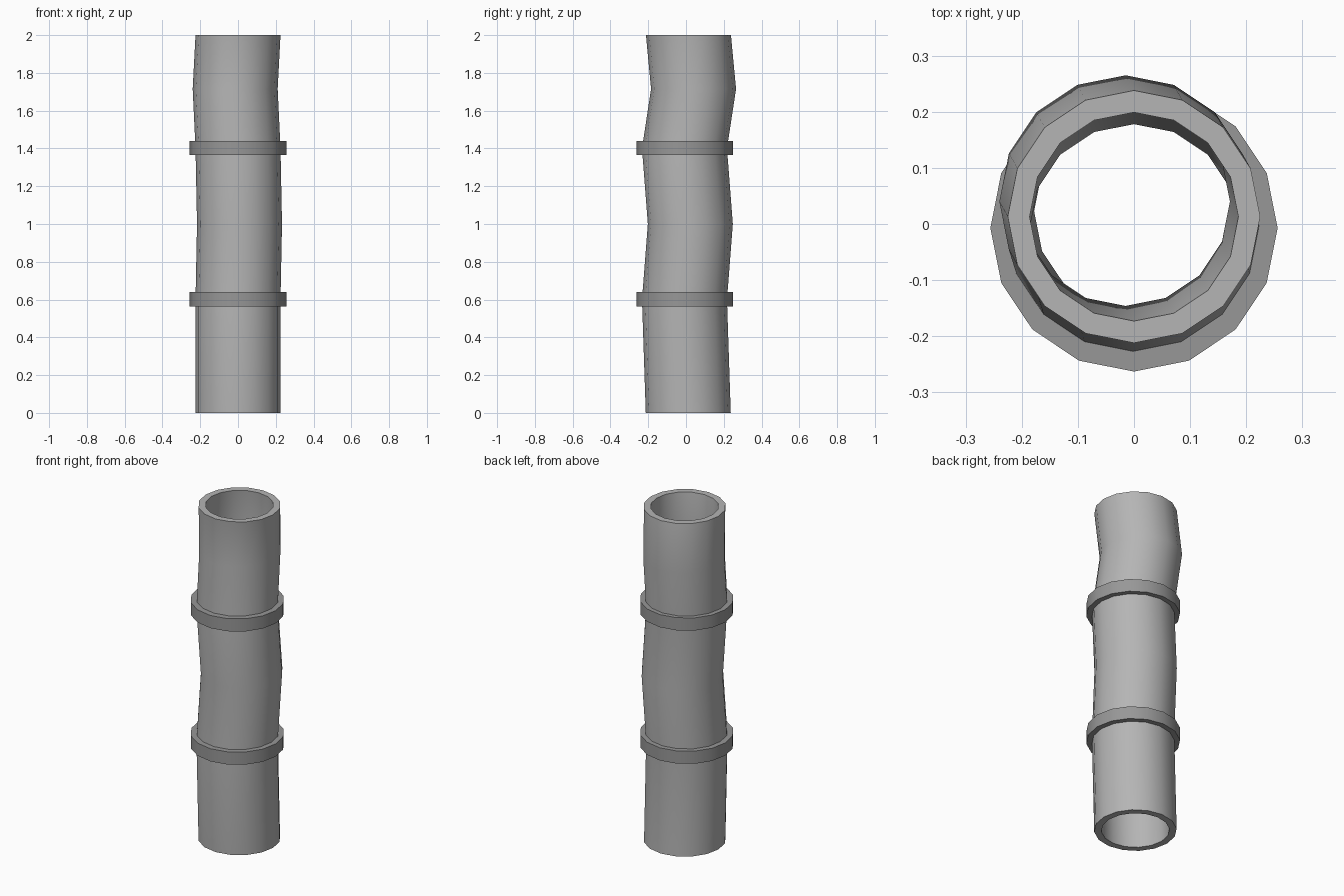
import bpy, bmesh
from math import cos, sin, pi

if "Cube" in bpy.data.objects:
    bpy.data.objects.remove(bpy.data.objects["Cube"])

SIDES = 16


def grey(name, v):
    mat = bpy.data.materials.new(name)
    mat.diffuse_color = (v, v, v, 1)
    mat.use_nodes = True
    mat.node_tree.nodes["Principled BSDF"].inputs["Base Color"].default_value = mat.diffuse_color
    return mat


def tube(name, path, r_out, r_in, mat):
    """Hollow tube with walls following (x, y, z) ring centres."""
    bm = bmesh.new()

    def ring(c, r):
        return [bm.verts.new((c[0] + r * cos(2 * pi * i / SIDES),
                              c[1] + r * sin(2 * pi * i / SIDES), c[2]))
                for i in range(SIDES)]

    # outer wall going up, then inner wall coming back down, closed in a loop
    loops = [ring(c, r_out) for c in path] + [ring(c, r_in) for c in reversed(path)]
    for a, b in zip(loops, loops[1:] + loops[:1]):
        for i in range(SIDES):
            j = (i + 1) % SIDES
            bm.faces.new((a[i], a[j], b[j], b[i]))
    bmesh.ops.recalc_face_normals(bm, faces=bm.faces[:])
    me = bpy.data.meshes.new(name)
    bm.to_mesh(me)
    bm.free()
    me.materials.append(mat)
    ob = bpy.data.objects.new(name, me)
    bpy.context.collection.objects.link(ob)
    bpy.ops.object.select_all(action='DESELECT')
    ob.select_set(True)
    bpy.context.view_layer.objects.active = ob
    bpy.ops.object.shade_smooth_by_angle(angle=pi / 6)
    return ob


# slightly crooked hollow pipe
tube("pipe", [(0, 0.012, 0), (0, -0.008, 0.6), (0.008, 0.023, 1.0),
              (0, -0.008, 1.4), (-0.015, 0.04, 1.715), (0, 0.013, 2.0)],
     0.225, 0.186, grey("pipe_grey", 0.46))

# two darker collars around the joints
collar_grey = grey("collar_grey", 0.31)
for name, z in (("lower_collar", 0.602), ("upper_collar", 1.402)):
    tube(name, [(0, -0.007, z - 0.038), (0, -0.007, z + 0.038)], 0.256, 0.215,
         collar_grey)
